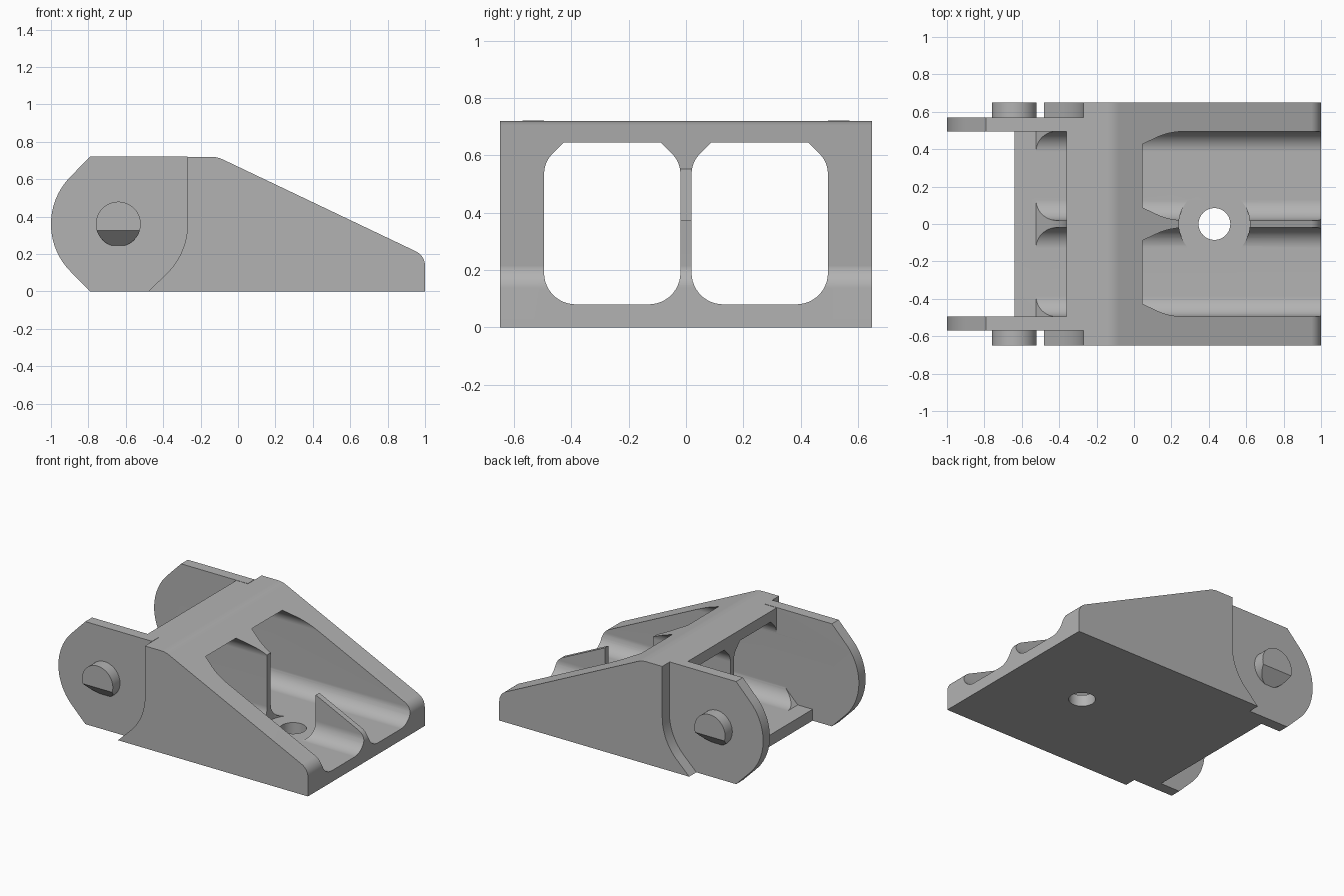
import bpy, bmesh, math
from mathutils import Vector

if "Cube" in bpy.data.objects:
    bpy.data.objects.remove(bpy.data.objects["Cube"])

GREY = (0.45, 0.45, 0.45, 1)
grey = bpy.data.materials.new("plain grey")
grey.diffuse_color = GREY
grey.use_nodes = True
grey.node_tree.nodes["Principled BSDF"].inputs["Base Color"].default_value = GREY

PIVOT = (-0.64, 0.36)     # pin axis in x, z
TOP, FLOOR, WIDE = 0.72, 0.08, 0.65


def arc(cx, cy, r, start, end, n=12):
    """Points on a circular arc, angles in degrees."""
    angles = [math.radians(start + (end - start) * i / n) for i in range(n + 1)]
    return [(cx + r * math.cos(a), cy + r * math.sin(a)) for a in angles]


def extrude(name, profile, axis, lo, hi):
    """Prism of a 2D profile along x (y,z), y (x,z) or z (x,y)."""
    place = {"x": lambda p, t: (t, p[0], p[1]),
             "y": lambda p, t: (p[0], t, p[1]),
             "z": lambda p, t: (p[0], p[1], t)}[axis]
    bm = bmesh.new()
    a = [bm.verts.new(place(p, lo)) for p in profile]
    b = [bm.verts.new(place(p, hi)) for p in profile]
    bm.faces.new(a)
    bm.faces.new(b)
    for i in range(len(a)):
        j = (i + 1) % len(a)
        bm.faces.new((a[i], a[j], b[j], b[i]))
    bmesh.ops.recalc_face_normals(bm, faces=bm.faces)
    mesh = bpy.data.meshes.new(name)
    bm.to_mesh(mesh)
    bm.free()
    mesh.materials.append(grey)
    obj = bpy.data.objects.new(name, mesh)
    bpy.context.collection.objects.link(obj)
    return obj


def combine(target, tool, operation):
    mod = target.modifiers.new("combine", "BOOLEAN")
    mod.object, mod.operation, mod.solver = tool, operation, "EXACT"
    bpy.context.view_layer.objects.active = target
    bpy.ops.object.modifier_apply(modifier=mod.name)
    bpy.data.objects.remove(tool)


# Wedge outline shared by core and cheeks: rounded nose up to rounded crest
nose = ([(1, 0)] + arc(0.913, 0.136, 0.087, 0, 64.6, 8)
        + arc(-0.145, 0.57, 0.15, 64.6, 90, 6))


def wedge(clearance):
    return nose + [(PIVOT[0] + clearance, TOP)] + arc(*PIVOT, clearance, 0, -45)


# Core with its floor lip
bracket = extrude("bracket", wedge(0.28) + [(-0.524, FLOOR), (-0.64, FLOOR), (-0.64, 0)],
                  "y", -0.53, 0.53)

# Outer cheeks and pivot ears
ear = ([(-0.27, 0), (-0.27, 0.722), (-0.79, 0.722)]
       + arc(*PIVOT, 0.36, 135, 225, 24) + [(-0.79, 0)])
for s in (-1, 1):
    combine(bracket, extrude("cheek", wedge(0.37) + [(-0.48, 0)],
                             "y", *sorted((s * 0.51, s * WIDE))), "UNION")
    combine(bracket, extrude("ear", ear, "y", *sorted((s * 0.495, s * 0.57))), "UNION")

# Twin tunnels with filleted floors and clipped upper corners
half = (arc(0.128, -0.09, 0.11, -90, 0) + arc(0.138, 0.255, 0.1, 0, 45, 6)
        + [(0.17, 0.365)])
tunnel = [(0.2575 + u, 0.28 + v) for u, v in half]
tunnel += [(0.2575 - u, 0.28 + v) for u, v in reversed(half)]
for s in (-1, 1):
    combine(bracket, extrude("tunnel", [(s * u, v) for u, v in tunnel], "x", -0.8, 1.2),
            "DIFFERENCE")

# Bolt seat clearance and bolt hole
for r, bottom in ((0.19, FLOOR), (0.085, -0.2)):
    combine(bracket, extrude("bore", arc(0.43, 0, r, 0, 360, 48)[:-1], "z", bottom, 1),
            "DIFFERENCE")

# Pins with a ramp on the lower outer edge
parts = [bracket]
for s, side in ((-1, "right"), (1, "left")):
    pin = extrude(side + "_pin", arc(*PIVOT, 0.12, 0, 360, 48)[:-1],
                  "y", *sorted((s * 0.57, s * WIDE)))
    bm = bmesh.new()
    bm.from_mesh(pin.data)
    cut = bmesh.ops.bisect_plane(bm, geom=bm.verts[:] + bm.edges[:] + bm.faces[:],
                                 plane_co=Vector((0, s * WIDE, 0.325)),
                                 plane_no=Vector((0, s, -1)), clear_outer=True)
    rim = [e for e in cut["geom_cut"] if isinstance(e, bmesh.types.BMEdge)]
    bmesh.ops.contextual_create(bm, geom=rim)
    bmesh.ops.recalc_face_normals(bm, faces=bm.faces)
    bm.to_mesh(pin.data)
    bm.free()
    parts.append(pin)

# Smooth the curved faces and keep the flat ones flat
for obj in parts:
    bpy.ops.object.select_all(action="DESELECT")
    obj.select_set(True)
    bpy.context.view_layer.objects.active = obj
    bpy.ops.object.shade_smooth_by_angle(angle=math.radians(25))
    mod = obj.modifiers.new("flat normals", "WEIGHTED_NORMAL")
    mod.keep_sharp = True
